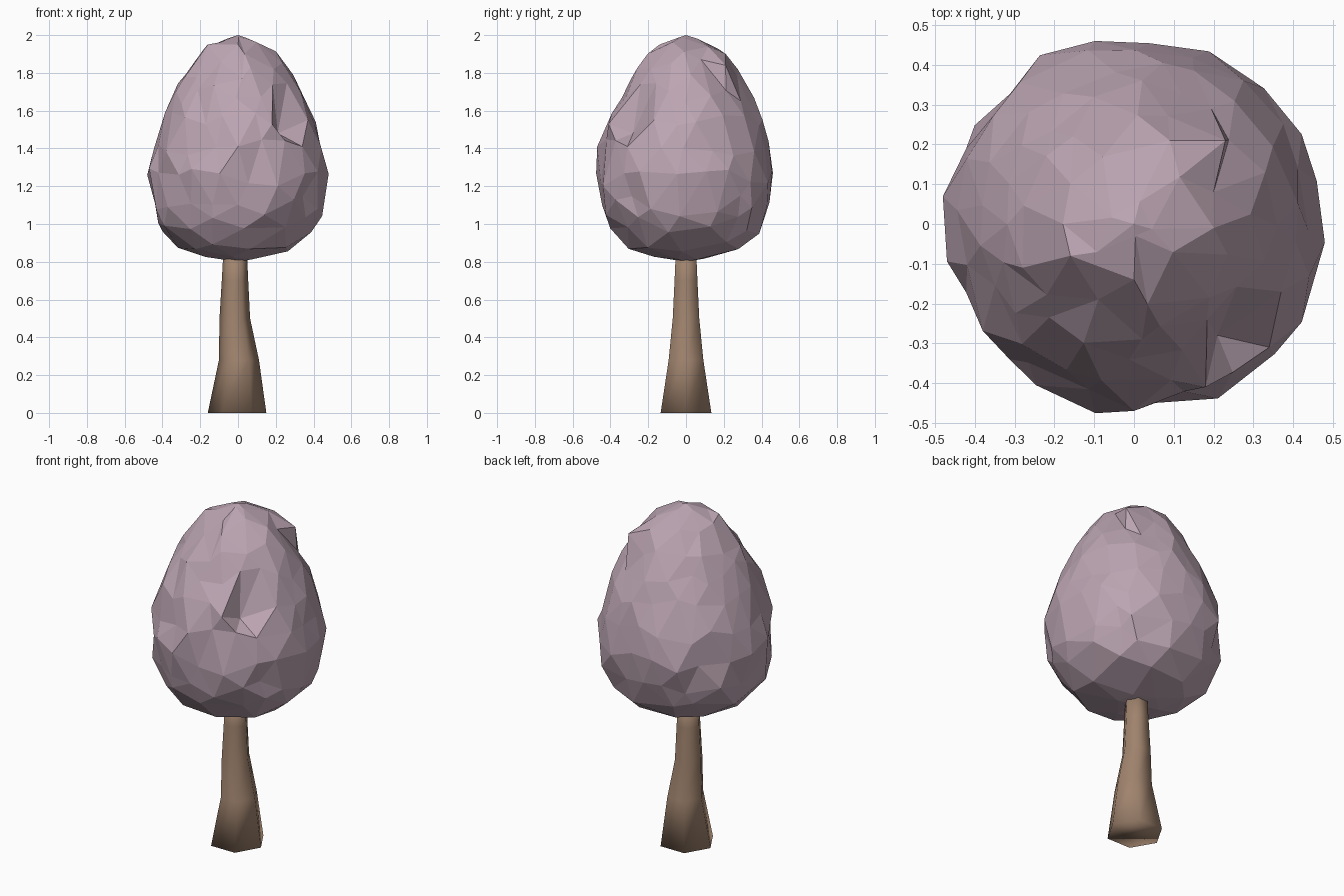
import bpy, bmesh, math, random
from mathutils import Vector

random.seed(7)

cube = bpy.data.objects.get("Cube")
if cube:
    bpy.data.objects.remove(cube, do_unlink=True)


def material(name, rgb):
    mat = bpy.data.materials.new(name)
    mat.use_nodes = True
    mat.diffuse_color = (*rgb, 1)
    for node in mat.node_tree.nodes:
        if node.type == 'BSDF_PRINCIPLED':
            node.inputs["Base Color"].default_value = (*rgb, 1)
            node.inputs["Roughness"].default_value = 0.9
    return mat


def add_object(name, bm, mat, smooth):
    bmesh.ops.recalc_face_normals(bm, faces=bm.faces)
    for face in bm.faces:
        face.smooth = smooth
    mesh = bpy.data.meshes.new(name)
    bm.to_mesh(mesh)
    bm.free()
    mesh.materials.append(mat)
    obj = bpy.data.objects.new(name, mesh)
    bpy.context.collection.objects.link(obj)
    return obj


# Trunk: hexagonal rings that lean and taper (height, centre x, half width)
RINGS = [(0, -0.005, 0.155), (0.28, 0.005, 0.106), (0.5, -0.017, 0.081),
         (0.7, -0.016, 0.07), (0.86, -0.015, 0.062)]
SIDES = 6
bm = bmesh.new()
loops = []
for z, cx, r in RINGS:
    angles = [math.tau * i / SIDES for i in range(SIDES)]
    loops.append([bm.verts.new((cx + r * math.cos(a), r * math.sin(a), z)) for a in angles])
for low, high in zip(loops, loops[1:]):
    for i in range(SIDES):
        j = (i + 1) % SIDES
        bm.faces.new((low[i], low[j], high[j], high[i]))
bm.faces.new(loops[0][::-1])
bm.faces.new(loops[-1])
add_object("trunk", bm, material("warm brown bark", (0.35, 0.228, 0.155)), True)

# Crown: egg profile (height, radius)
PROFILE = [(0.8, 0), (0.83, 0.2), (0.87, 0.32), (0.95, 0.405), (1.05, 0.445),
           (1.18, 0.475), (1.28, 0.475), (1.4, 0.455), (1.55, 0.41),
           (1.78, 0.295), (1.9, 0.21), (1.95, 0.16), (2.0, 0)]


def radius_at(z):
    for (z0, r0), (z1, r1) in zip(PROFILE, PROFILE[1:]):
        if z <= z1:
            return r0 + (r1 - r0) * (z - z0) / (z1 - z0)
    return 0


bm = bmesh.new()
bmesh.ops.create_icosphere(bm, subdivisions=3, radius=1)
for v in bm.verts:
    d = v.co.normalized()
    if abs(d.z) < 0.99:
        d += Vector([random.uniform(-0.08, 0.08) for _ in range(3)])
        d.normalize()
    z = 1.4 + 0.6 * d.z
    flat = Vector((d.x, d.y, 0))
    if flat.length > 0.01:
        flat = flat.normalized() * radius_at(z) * random.uniform(0.95, 1.03)
    v.co = (flat.x, flat.y, z)

# Crown folds: a ledge with a recess in front, a dent at the back and peaks on top
FOLDS = [(0, -0.47, 1.41), (0.18, -0.41, 1.53), (0.37, -0.17, 1.55),
         (0.34, -0.31, 1.41), (0.21, -0.28, 1.48),
         (0.33, 0.13, 1.68), (0.2, 0.08, 1.87), (0.09, 0.21, 1.9), (0.23, 0.21, 1.84),
         (-0.28, -0.11, 1.78), (-0.09, -0.19, 1.86), (0.02, -0.29, 1.77),
         (0, -0.14, 1.95), (-0.16, -0.08, 1.95)]
free = list(bm.verts)
for point in map(Vector, FOLDS):
    nearest = min(free, key=lambda v: (v.co - point).length)
    nearest.co = point
    free.remove(nearest)
add_object("crown", bm, material("dusty pink leaves", (0.5, 0.375, 0.445)), False)
